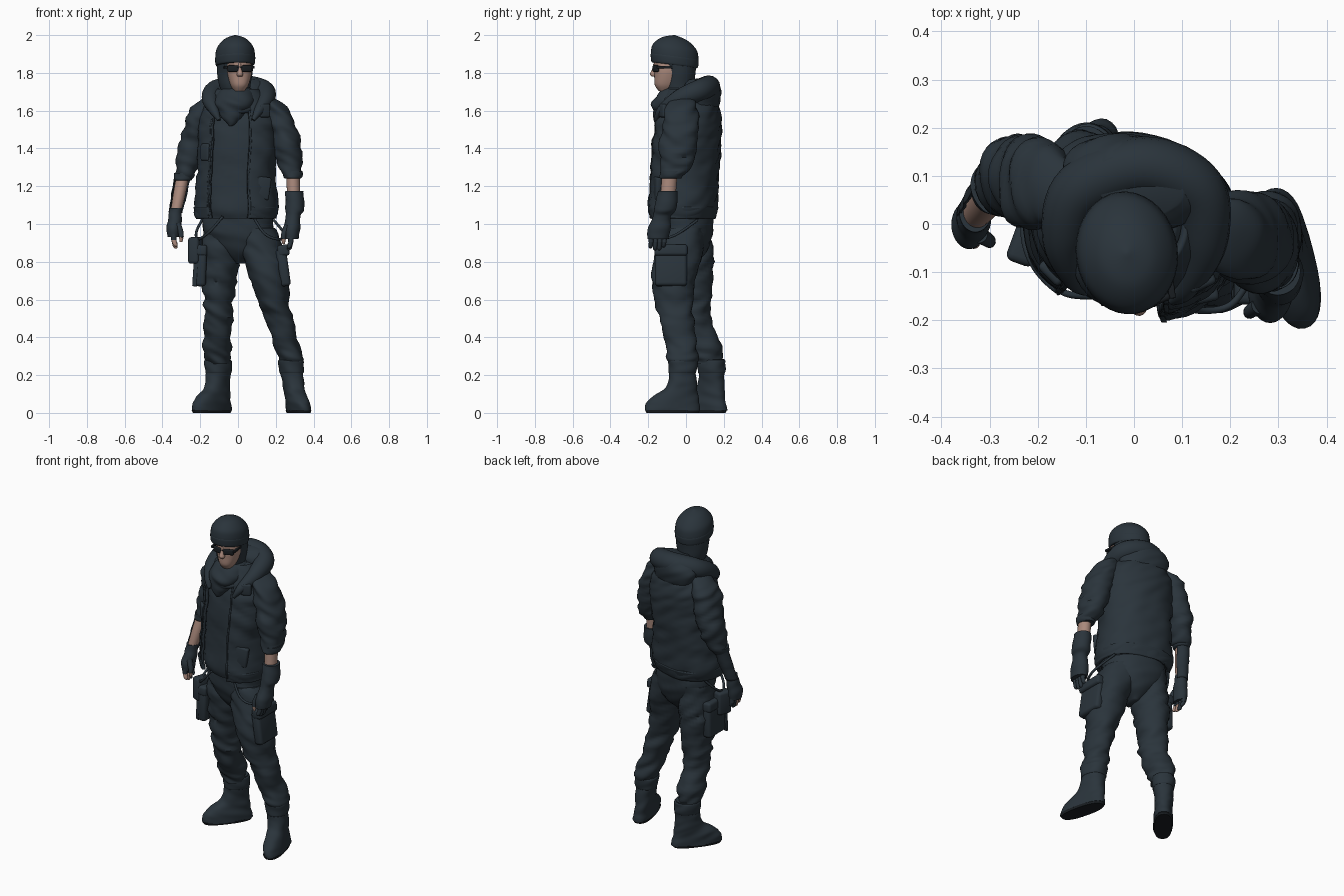
import bpy
import bmesh
from math import sin, cos, pi, radians
from mathutils import Vector, Matrix, noise

cube = bpy.data.objects.get("Cube")
if cube:
    bpy.data.objects.remove(cube, do_unlink=True)

CM = 0.01  # all part sizes below are in hundredths of a unit


def material(name, rgb):
    mat = bpy.data.materials.new(name)
    mat.use_nodes = True
    mat.diffuse_color = (*rgb, 1)
    mat.node_tree.nodes["Principled BSDF"].inputs["Base Color"].default_value = (*rgb, 1)
    return mat


CLOTH = material("slate cloth", (0.023, 0.034, 0.044))
DARK = material("black rubber", (0.010, 0.013, 0.016))
SKIN = material("skin", (0.40, 0.25, 0.20))


def finish(bm, name, mat, angle=50):
    bmesh.ops.recalc_face_normals(bm, faces=bm.faces)
    mesh = bpy.data.meshes.new(name)
    bm.to_mesh(mesh)
    bm.free()
    mesh.materials.append(mat)
    obj = bpy.data.objects.new(name, mesh)
    bpy.context.collection.objects.link(obj)
    bpy.ops.object.select_all(action='DESELECT')
    obj.select_set(True)
    bpy.context.view_layer.objects.active = obj
    bpy.ops.object.shade_smooth_by_angle(angle=radians(angle))
    return obj


def catmull(a, b, c, d, t):
    return [(2*q + (r - p)*t + (2*p - 5*q + 4*r - s)*t*t + (3*q - p - 3*r + s)*t**3) / 2
            for p, q, r, s in zip(a, b, c, d)]


def smooth_path(points, steps):
    padded = [points[0], *points, points[-1]]
    path = [catmull(*padded[i:i + 4], k / steps)
            for i in range(len(points) - 1) for k in range(steps)]
    return path + [list(points[-1])]


def loft(name, stations, mat=CLOTH, yaw=0, power=2, fold=0, gap=None, grow=0,
         tilt=0, steps=6, segs=36, thick=0):
    """Stack of superellipses (x, y, z, half width, half depth); gap = open arc."""
    bm = bmesh.new()
    start, end = gap if gap else (0, 360)
    count = segs + 1 if gap else segs
    turn = Matrix.Rotation(radians(yaw), 3, 'Z')
    rings = []
    for x, y, z, rx, ry in smooth_path(stations, steps):
        ring = []
        for i in range(count):
            a = radians(start + (end - start) * i / segs)
            c, s = cos(a), sin(a)
            unit = Vector((abs(c) ** (2 / power) * (1 if c > 0 else -1),
                           abs(s) ** (2 / power) * (1 if s > 0 else -1), 0))
            local = Vector((unit.x * max(rx + grow, .1), unit.y * max(ry + grow, .1), 0))
            local.z = tilt * local.y
            p = turn @ local + Vector((x, y, z))
            if fold:
                n = noise.noise(Vector((p.x * .09, p.y * .09, (p.z + p.x * .5) * .26)))
                p += (turn @ unit) * n * fold
            ring.append(bm.verts.new(p * CM))
        rings.append(ring)
    for low, high in zip(rings, rings[1:]):
        for i in range(segs):
            j = (i + 1) % count
            bm.faces.new((low[i], low[j], high[j], high[i]))
    if not gap:
        bm.faces.new(rings[0])
        bm.faces.new(rings[-1])
    obj = finish(bm, name, mat)
    if thick:
        mod = obj.modifiers.new("thickness", 'SOLIDIFY')
        mod.thickness = thick * CM
        mod.offset = 0
    return obj


def box(name, loc, size, mat=CLOTH, yaw=0, lean=0, bevel=1):
    bm = bmesh.new()
    bmesh.ops.create_cube(bm, size=1)
    bmesh.ops.scale(bm, vec=Vector(size) * CM, verts=bm.verts)
    bmesh.ops.bevel(bm, geom=bm.edges[:], offset=bevel * CM, segments=3, profile=.5, affect='EDGES')
    spin = Matrix.Rotation(radians(yaw), 4, 'Z') @ Matrix.Rotation(radians(lean), 4, 'Y')
    bm.transform(Matrix.Translation(Vector(loc) * CM) @ spin)
    return finish(bm, name, mat)


def cord(name, points, mat=CLOTH):
    """Tapered tube through (x, y, z, radius) points."""
    bm = bmesh.new()
    path = smooth_path(points, 8)
    rings = []
    for k, (x, y, z, r) in enumerate(path):
        ahead, behind = path[min(k + 1, len(path) - 1)], path[max(k - 1, 0)]
        frame = (Vector(ahead[:3]) - Vector(behind[:3])).to_track_quat('Z', 'Y')
        rings.append([bm.verts.new((Vector((x, y, z)) + frame @ Vector(
            (cos(i * pi / 8) * r, sin(i * pi / 8) * r, 0))) * CM) for i in range(16)])
    for a, b in zip(rings, rings[1:]):
        for i in range(16):
            j = (i + 1) % 16
            bm.faces.new((a[i], a[j], b[j], b[i]))
    bm.faces.new(rings[0])
    bm.faces.new(rings[-1])
    return finish(bm, name, mat)


# Trousers
loft("trouser_seat", [(0, 0, 107, 17.5, 14), (0, 0, 98, 19, 14), (1, 0, 91, 17, 13),
                      (1.5, 0, 84, 9, 10), (1.5, 0, 79, 2, 5)], power=2.2, yaw=-10, fold=.8)
loft("right_trouser_leg", [(-9, 2, 98, 10, 11), (-9.5, 2, 86, 10.2, 12), (-10, 3, 74, 9.7, 11),
                           (-10.5, 4, 60, 8, 9.5), (-10.5, 4, 52, 7.8, 9), (-11, 7, 42, 7, 9),
                           (-11, 11, 32, 7.3, 8.5), (-10.5, 12, 26, 6, 7)], fold=1.9)
loft("left_trouser_leg", [(10, -2, 98, 10, 12), (13, -4, 86, 11.5, 13), (15.8, -6, 74, 10.7, 12),
                          (19, -6, 60, 8.4, 10), (22, -5, 50, 7.8, 9), (25, -3, 38, 7, 8.5),
                          (27.5, -2, 31, 7.2, 8), (28, -2, 26, 6, 7)], fold=1.9)

# Boots: origin at the shaft, toe along local -y, shaft leaning inward by lean
for side, ox, oy, yaw, lean in (("right", -10.5, 13.5, -38, 0), ("left", 30.8, -1.8, 14, -3)):
    fx, fy = sin(radians(yaw)), -cos(radians(yaw))

    def at(forward, z, rx, ry):
        return (ox + fx * forward + lean * z / 28, oy + fy * forward, z, rx, ry)
    loft(side + "_boot_sole", [at(5.5, 0, 5, 14), at(5.5, 1.4, 5.5, 14.8)], DARK, yaw, 2.5)
    loft(side + "_boot", [at(5.5, 1.2, 5.5, 14.8), at(5.5, 3.5, 5.5, 14.7), at(5.3, 6, 5.4, 13.8),
                          at(3.5, 9.5, 5.2, 11.5), at(1, 13, 5.2, 8.6), at(0, 18, 5.6, 7.2),
                          at(0, 24, 6, 7), at(0, 28.5, 6, 7)], CLOTH, yaw, 2.3, fold=.6)
    loft(side + "_boot_cuff", [at(0, 21, 5.8, 7), at(0, 22, 6.2, 7.4), at(0, 27, 6.6, 7.7),
                               at(0, 28, 6.2, 7.2)], CLOTH, yaw, 2.3, fold=.6)

# Shirt under an open jacket
TURN = -14
TORSO = [(-1, -2, 103, 20, 15.5), (-1, -1.5, 109, 21.5, 17), (-1, -.5, 125, 20, 16.8),
         (0, 0, 140, 20.3, 17), (0, 1, 152, 20.3, 16.3), (0, 2, 160, 18.3, 14.8),
         (0, 2, 166, 15.5, 12.5), (0, 1, 171, 10.5, 10)]
GAP = (-64, 244)
loft("shirt", TORSO, yaw=TURN, power=2.3, grow=-1.8, fold=.7)
loft("jacket", TORSO, yaw=TURN, power=2.3, gap=GAP, fold=1.3, thick=1.6, segs=60)
loft("jacket_hem_band", TORSO[:2], yaw=TURN, power=2.3, gap=GAP, grow=.6, thick=1, segs=60)
for side, edge in (("left", GAP[0]), ("right", GAP[1] - 3)):
    loft(side + "_zip", TORSO[:6], CLOTH, TURN, 2.3, gap=(edge, edge + 3), grow=.9,
         fold=1.3, thick=.5, segs=3)
box("left_jacket_pocket", (13, -15.2, 119), (8, 3, 12), yaw=12, lean=8)
box("right_jacket_pocket", (-17, -10, 138), (6, 3, 9), yaw=-45)
box("shoulder_tab", (14, -12, 160), (6, 3, 7), yaw=25)

# Lowered hood: thick roll behind the neck, thinning towards the chest
cord("hood_roll", [(-10, -14, 155, 1), (-12.5, -11, 160, 2.6), (-14.5, -3, 166, 4.6),
                   (-11, 7, 170.5, 6), (2, 12, 172.5, 6.2), (13, 7, 170.5, 6), (14.5, -4, 166, 4.8),
                   (11, -13, 160, 2.6), (8, -16, 155, 1)])
loft("hood_bag", [(2, 10, 157, 7, 4), (2, 10, 162, 14, 7), (1, 9, 169, 16, 9), (1, 8, 174, 13, 8.5),
                  (1, 8, 177, 9, 6)], yaw=TURN, fold=.8, tilt=.12)

# Neck scarf
loft("scarf_drape", [(-4, -15, 152, 1.5, 1.5), (-3, -12, 158, 6.5, 5.5), (-2, -8, 164, 10.5, 9.8),
                     (-1, -5, 169, 9.5, 9.5), (-1, -4, 172, 7.5, 7.5)], fold=1.3)
for i, (z, r) in enumerate(((162, 9.5), (166, 9), (169, 7.5))):
    ring = [(-1 + cos(a * pi / 6) * r, -6 + sin(a * pi / 6) * r,
             z + sin(a * pi / 6) * 2, 1.6) for a in range(13)]
    cord("scarf_fold_%d" % (i + 1), ring)

# Head, beanie and glasses
LOOK = 8
loft("head_cover", [(-1, -4, 168, 7, 7), (-1.7, -4, 174, 8.4, 8.4), (-1.7, -4, 180, 9.4, 9),
                    (-1.5, -5, 187, 9.8, 11)], yaw=LOOK)
loft("face", [(.6, -11, 170.5, 2.8, 3.5), (.6, -10, 173.5, 4.8, 6.5), (.6, -9.5, 178, 6.2, 7.3),
              (.4, -9, 182, 6.9, 8), (-.4, -9, 188, 7.1, 8)], SKIN, LOOK, 2.3)
loft("nose", [(1, -17, 178, 1.2, 1), (1, -17.3, 179.3, 1.7, 1.8), (.9, -16.8, 182, 1, 1.2),
              (.8, -16.3, 185, .8, 1)], SKIN, LOOK, segs=16)
loft("beanie", [(-1.5, -6, 184, 9.8, 11.8), (-1.5, -6, 186, 10.3, 12.5), (-1.5, -6, 190, 10.4, 12.6),
                (-1.5, -6, 194, 9.3, 11.4), (-1.5, -6, 198, 5.6, 6.8), (-1.5, -6, 200, .3, .3)],
     yaw=LOOK, tilt=-.13)
loft("beanie_cuff", [(-1.5, -6, 184, 9.9, 12), (-1.5, -6, 185, 10.4, 12.5),
                     (-1.5, -6, 188, 10.6, 12.8), (-1.5, -6, 189, 10.2, 12.4)],
     yaw=LOOK, tilt=-.13)
for side, x, y, yaw in (("left", 4.7, -16, 24), ("right", -2.5, -16.6, -8)):
    box(side + "_lens", (x, y, 182.3), (6, 1.6, 3.5), DARK, yaw, bevel=.7)
box("glasses_bridge", (1, -17.2, 183), (3, 1, .9), DARK, LOOK, bevel=.3)
for side, x, y in (("left", 7.4, -11), ("right", -6.8, -12.5)):
    box(side + "_temple", (x, y, 183), (1.4, 9, 1.4), DARK, LOOK, bevel=.3)

# Arms: rolled sleeves, bare forearms, fingerless gloves
SLEEVES = {
    "left": [(13, -1, 167, 5, 6), (18, -2, 163, 6.4, 8), (21.5, -2.5, 157, 7.4, 9.2),
             (24, -3, 150, 7.7, 9.7), (26, -4, 140, 7.6, 9.8), (27.5, -5, 131, 6.6, 8.6),
             (29, -8, 125, 4.8, 5.6)],
    "right": [(-13, 6, 167, 5, 6), (-17.5, 7.5, 163, 6.2, 8), (-20.5, 8, 157, 7.2, 9.2),
              (-22.3, 9, 149, 7.4, 9), (-24.5, 10, 140, 7.1, 8.3), (-26.5, 9, 131, 6.4, 7.3),
              (-29, 7, 124, 4.4, 5)]}
FOREARMS = {
    "left": [(29, -8.5, 128, 3.6, 4), (29.5, -9.5, 115, 3.5, 4.1)],
    "right": [(-29, 7.5, 127, 3.4, 4), (-31, 4.5, 116, 3.3, 3.8), (-33, 2, 106, 2.8, 3.2)]}
GLOVES = {
    "left": [(29.8, -9.8, 117.5, 4.7, 5.3), (30, -11, 108, 5, 5.8), (29.2, -12.8, 104, 3.9, 4.6),
             (28.5, -14, 98, 4.5, 5.9), (28, -15, 92, 3.9, 5.5)],
    "right": [(-32.8, 2.3, 108.5, 3.5, 3.9), (-33.3, 1.3, 104, 3.4, 3.9), (-34, 0, 98, 3.7, 5),
              (-34, -.3, 93, 3.1, 4.5)]}
for side, sign, tip_mats in (("left", 1, (CLOTH,) * 4), ("right", -1, (SKIN, SKIN, CLOTH, CLOTH))):
    loft(side + "_sleeve", SLEEVES[side], fold=1.7)
    x, y, z, rx, ry = SLEEVES[side][-1]
    loft(side + "_rolled_cuff", [(x, y, z - 1, rx - .3, ry - .3), (x, y, z, rx + .3, ry + .3),
                                 (x, y + .6, z + 3, rx + .6, ry + .6)], fold=.6)
    loft(side + "_forearm", FOREARMS[side], SKIN)
    loft(side + "_glove", GLOVES[side], fold=.5)
    x, y, z, rx, ry = GLOVES[side][-1]
    for i, tip_mat in enumerate(tip_mats):
        fy = y + (i - 1.5) * 2.3
        tip = z - (5, 6, 6, 4.5)[i]
        root = [(x, fy, z + 2, 1.4, 1.3), (x, fy, z - 1.5, 1.4, 1.3)]
        end = [(x, fy, z - 1.5, 1.3, 1.2), (x - sign * .8, fy - .3, tip + 1, 1.2, 1.1),
               (x - sign * 1.2, fy - .3, tip, .4, .4)]
        loft("%s_glove_finger_%d" % (side, i + 1), root, segs=12)
        loft("%s_fingertip_%d" % (side, i + 1), end, tip_mat, segs=12)
    cord(side + "_glove_thumb", [(x - sign * 2, y - 2, z + 7, 1.7), (x - sign * 3.6, y - 3, z + 3, 1.5),
                                 (x - sign * 4, y - 3.4, z, 1.3)])
    cord(side + "_thumb_tip", [(x - sign * 4, y - 3.4, z, 1.2), (x - sign * 3.8, y - 3.4, z - 2.5, .7)], SKIN)
# Loose sleeve back hanging behind the bare right forearm
loft("right_sleeve_back", FOREARMS["right"], gap=(12, 185), grow=.7, fold=.5, thick=.6)

# Thigh pockets, pouch and hanging straps
for side, x, y, lean in (("left", 24, -8, -8), ("right", -19.5, 0, 2)):
    box(side + "_cargo_pocket", (x, y, 77), (5.5, 17, 20), lean=lean, bevel=1.8)
    box(side + "_pocket_flap", (x, y, 86), (6.3, 17.5, 6), lean=lean, bevel=1.5)
box("hip_pouch", (-22.5, -4, 86), (6, 9, 14), yaw=-20, bevel=1.5)
box("hanging_strap", (-22.5, -7, 74), (2.5, 1.5, 14), yaw=-20, lean=4, bevel=.4)
cord("left_hip_strap", [(8, -16, 104, .7), (14, -18, 95, .7), (21, -16, 92, .7), (25, -6, 94, .7),
                        (19, 6, 102, .7)])
cord("right_hip_strap", [(-8, -15, 104, .7), (-15, -14, 96, .7), (-21, -7, 92, .7),
                         (-22, 2, 96, .7), (-18, 9, 104, .7)])
